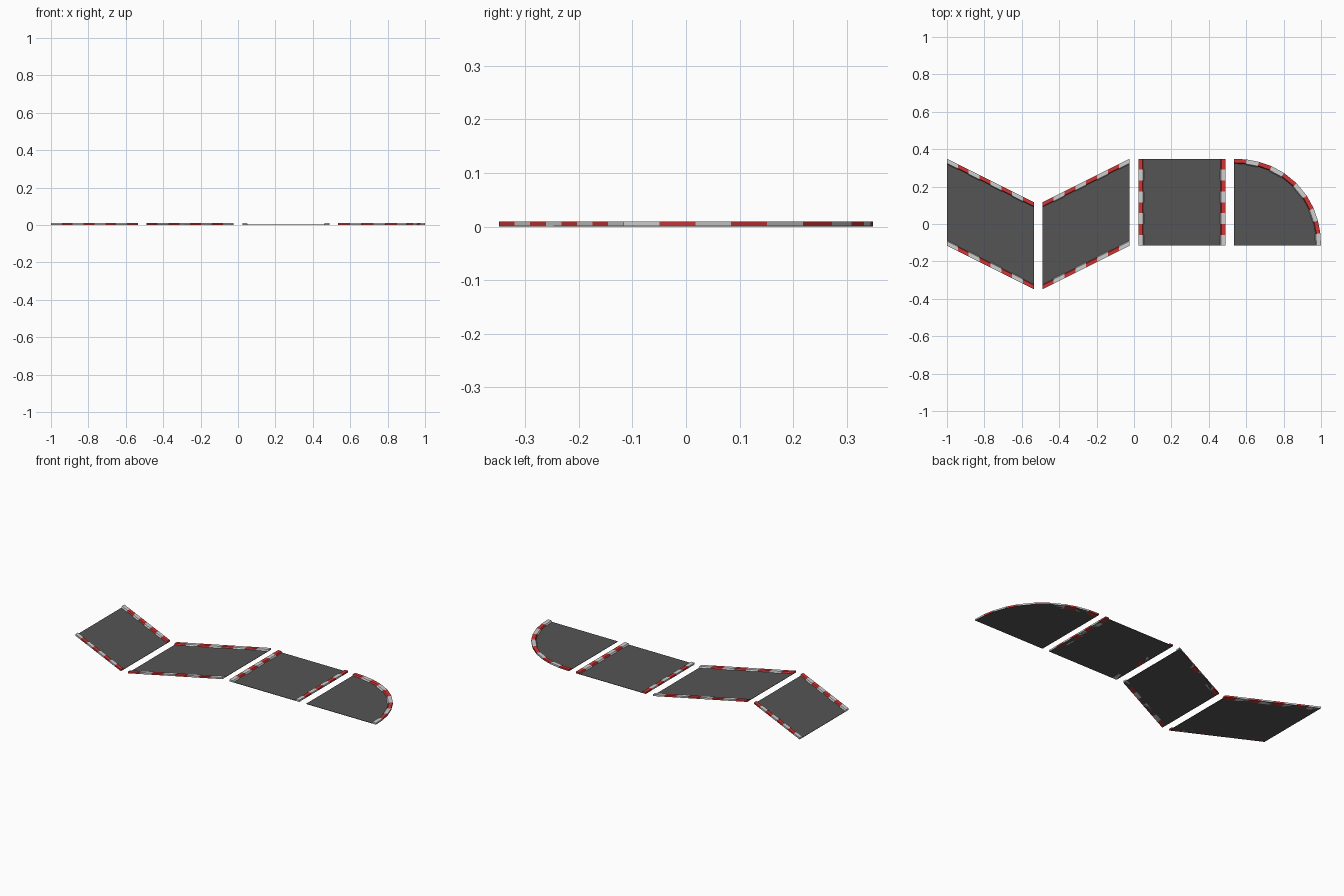
import bpy, bmesh
from mathutils import Vector

if "Cube" in bpy.data.objects:
    bpy.data.objects.remove(bpy.data.objects["Cube"])

S = 0.465                      # tile size
STEP = (2 - S) / 3             # tile spacing
TOP = 0.75 * S                 # upper y of every tile
LOW = TOP - S
H, ROAD_H = 0.01, 0.002        # curb and road heights


def material(name, rgb):
    m = bpy.data.materials.new(name)
    m.diffuse_color = (*rgb, 1)
    m.use_nodes = True
    m.node_tree.nodes["Principled BSDF"].inputs["Base Color"].default_value = m.diffuse_color
    return m


ASPHALT = material("asphalt grey", (0.09, 0.09, 0.09))
RED = material("curb red", (0.63, 0.036, 0.036))
WHITE = material("curb white", (0.62, 0.62, 0.62))


def finish(name, bm, mats):
    bmesh.ops.recalc_face_normals(bm, faces=bm.faces)
    me = bpy.data.meshes.new(name)
    bm.to_mesh(me)
    bm.free()
    for m in mats:
        me.materials.append(m)
    ob = bpy.data.objects.new(name, me)
    bpy.context.collection.objects.link(ob)


def road(name, outline):
    """Thin asphalt slab from a 2D outline."""
    bm = bmesh.new()
    f = bm.faces.new([bm.verts.new((x, y, 0)) for x, y in outline])
    ext = bmesh.ops.extrude_face_region(bm, geom=[f], use_keep_orig=True)
    bmesh.ops.translate(bm, vec=(0, 0, ROAD_H),
                        verts=[v for v in ext["geom"] if isinstance(v, bmesh.types.BMVert)])
    finish(name, bm, [ASPHALT])


def curb(name, path, inward):
    """Striped curb: one closed block per path segment, red first."""
    bm = bmesh.new()
    for i in range(len(path) - 1):
        w = 0.03 if i % 2 else 0.026
        profile = [(0, 0), (0, H), (w * 0.8, H), (w, ROAD_H * 0.5), (w, 0)]
        rings = []
        for p in path[i:i + 2]:
            p = Vector(p)
            d = inward(p)
            rings.append([bm.verts.new((*(p + d * t), z)) for t, z in profile])
        a, b = rings
        n = len(profile)
        faces = [bm.faces.new(a), bm.faces.new(b[::-1])]
        faces += [bm.faces.new((a[k], b[k], b[(k + 1) % n], a[(k + 1) % n])) for k in range(n)]
        for f in faces:
            f.material_index = i % 2
    finish(name, bm, [RED, WHITE])


def line(a, b, n=8):
    a, b = Vector(a), Vector(b)
    return [a.lerp(b, i / n) for i in range(n + 1)]


# Two sheared tiles, curbs along upper and lower edges, red at the low side
for label, x_low, x_high in (("falling", -1 + S, -1), ("rising", -1 + STEP, -1 + STEP + S)):
    drop = S / 2
    road(label + "_road", [(x_low, LOW - drop), (x_high, LOW), (x_high, TOP), (x_low, TOP - drop)])
    for side, y, sgn in (("upper", TOP, -1), ("lower", LOW, 1)):
        curb(f"{label}_{side}_curb", line((x_low, y - drop), (x_high, y)),
             lambda p, s=sgn: Vector((0, s)))

# Straight tile, curbs along left and right edges
x0 = -1 + 2 * STEP
road("straight_road", [(x0, LOW), (x0 + S, LOW), (x0 + S, TOP), (x0, TOP)])
for side, x, sgn in (("left", x0, 1), ("right", x0 + S, -1)):
    curb(f"straight_{side}_curb", line((x, TOP), (x, LOW)), lambda p, s=sgn: Vector((s, 0)))

# Corner tile: quarter of a slightly squared circle, ten segments
centre = Vector((1 - S, LOW))
P = 2.1
mid = S * 0.5 ** (1 / P)
half = [(mid * i / 5, (S ** P - (mid * i / 5) ** P) ** (1 / P)) for i in range(6)]
arc = [centre + Vector(p) for p in half + [(y, x) for x, y in half[-2::-1]]]
road("corner_road", [centre] + arc[::-1])
curb("corner_curb", arc, lambda p: (centre - p).normalized())
